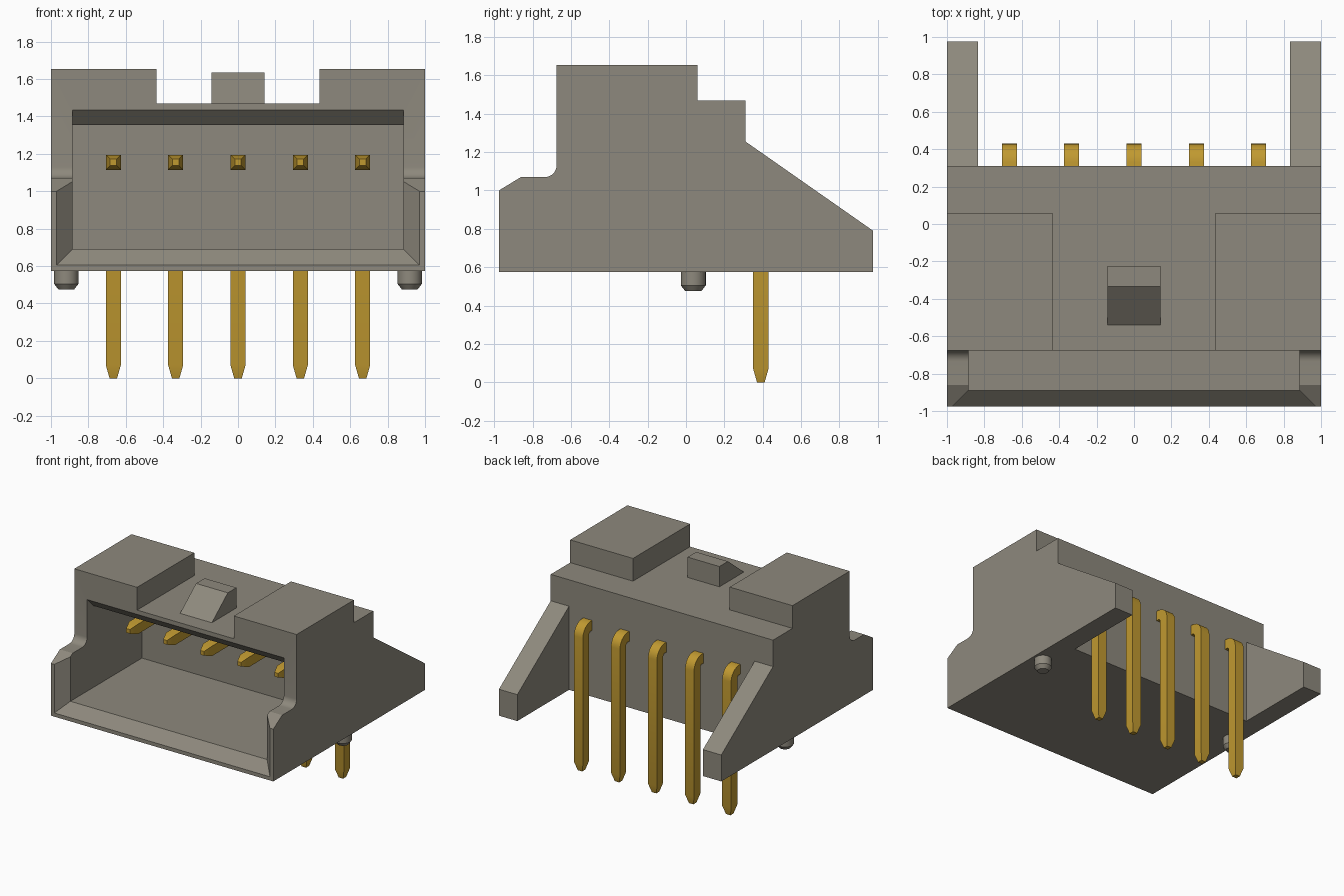
import bpy, bmesh, math
from mathutils import Vector

if "Cube" in bpy.data.objects:
    bpy.data.objects.remove(bpy.data.objects["Cube"], do_unlink=True)


def material(name, rgb, rough):
    m = bpy.data.materials.new(name)
    m.use_nodes = True
    m.diffuse_color = (*rgb, 1)
    bsdf = m.node_tree.nodes["Principled BSDF"]
    bsdf.inputs["Base Color"].default_value = (*rgb, 1)
    bsdf.inputs["Roughness"].default_value = rough
    return m


PLASTIC = material("warm grey plastic", (0.27, 0.25, 0.205), 0.6)
GOLD = material("gold", (0.53, 0.32, 0.03), 0.4)


def loft(name, rings, mat, smooth=True):
    """Skin a closed solid over matching rings of points."""
    bm = bmesh.new()
    rows = [[bm.verts.new(p) for p in ring] for ring in rings]
    n = len(rows[0])
    for a, b in zip(rows, rows[1:]):
        for i in range(n):
            j = (i + 1) % n
            bm.faces.new((a[i], a[j], b[j], b[i]))
    bm.faces.new(rows[0])
    bm.faces.new(rows[-1])
    bmesh.ops.recalc_face_normals(bm, faces=bm.faces)
    mesh = bpy.data.meshes.new(name)
    bm.to_mesh(mesh)
    bm.free()
    mesh.materials.append(mat)
    ob = bpy.data.objects.new(name, mesh)
    bpy.context.collection.objects.link(ob)
    if smooth:
        shade(ob)
    return ob


def activate(ob):
    bpy.ops.object.select_all(action='DESELECT')
    ob.select_set(True)
    bpy.context.view_layer.objects.active = ob


def shade(ob):
    activate(ob)
    bpy.ops.object.shade_smooth_by_angle(angle=math.radians(28))


def extrude_x(name, profile, x0, x1, smooth=True):
    """Side profile of (y, z) points extruded across x."""
    return loft(name, [[(x, y, z) for y, z in profile] for x in (x0, x1)], PLASTIC, smooth)


def cut(target, cutter):
    mod = target.modifiers.new("cut", 'BOOLEAN')
    mod.operation = 'DIFFERENCE'
    mod.solver = 'EXACT'
    mod.object = cutter
    activate(target)
    bpy.ops.object.modifier_apply(modifier=mod.name)
    bpy.data.objects.remove(cutter, do_unlink=True)


def rect(y0, y1, z0, z1):
    return [(y0, z0), (y1, z0), (y1, z1), (y0, z1)]


# Housing: side profile with a filleted front shoulder and sloped rear
R = 0.06
fillet = [(-0.675 - R + R * math.sin(a), 1.07 + R - R * math.cos(a))
          for a in (math.pi / 2 * i / 8 for i in range(9))]
housing = extrude_x("housing", [
    (0.975, 0.575), (-0.975, 0.575), (-0.975, 1.0), (-0.86, 1.07), *fillet,
    (-0.675, 1.655), (0.06, 1.655), (0.06, 1.47), (0.31, 1.47),
    (0.31, 1.255), (0.975, 0.79)], -1, 1, False)

# Rear opening leaves two wings, top channel leaves two raised blocks
cut(housing, extrude_x("rear_cutter", rect(0.31, 1.2, 0.4, 1.4), -0.835, 0.835, False))
cut(housing, extrude_x("top_cutter", rect(-0.9, 0.2, 1.47, 1.9), -0.435, 0.435, False))

# Socket cavity with chamfered mouth: y, half width, bottom, top
cavity = [(-1.06, 1.055, 0.52, 1.65), (-0.89, 0.885, 0.69, 1.65),
          (-0.595, 0.885, 0.69, 1.355), (0.03, 0.885, 0.69, 1.355)]
cut(housing, loft("cavity_cutter", [
    [(-w, y, z0), (w, y, z0), (w, y, z1), (-w, y, z1)] for y, w, z0, z1 in cavity],
    PLASTIC, False))
shade(housing)

# Latch ramp on top
extrude_x("latch_ramp", [(-0.54, 1.47), (-0.225, 1.47), (-0.225, 1.635), (-0.335, 1.635)],
          -0.143, 0.143)

# Locating pegs underneath
for side, x in (("right", -0.918), ("left", 0.918)):
    loft(side + "_locating_peg", [
        [(x + r * math.cos(t), 0.038 + r * math.sin(t), z)
         for t in (2 * math.pi * i / 32 for i in range(32))]
        for z, r in ((0.58, 0.065), (0.505, 0.065), (0.475, 0.042))], PLASTIC)

# Bent contact pins: stations of y, z, bend angle, half thickness
H, BEND = 0.04, 0.06
stations = [(-0.46, 1.155, 0, 0.017), (-0.39, 1.155, 0, H)]
for i in range(7):
    a = math.pi / 2 * i / 6
    stations.append((0.33 + BEND * math.sin(a), 1.095 + BEND * math.cos(a), a, H))
stations += [(0.39, 0.07, math.pi / 2, H), (0.39, 0, math.pi / 2, 0.02)]


def pin_ring(x, y, z, a, h):
    c, n = Vector((x, y, z)), Vector((0, math.sin(a), math.cos(a))) * h
    s = Vector((h, 0, 0))
    return [c - s - n, c + s - n, c + s + n, c - s + n]


for i in range(5):
    loft(f"contact_pin_{i + 1}", [pin_ring((i - 2) / 3, *st) for st in stations], GOLD)
